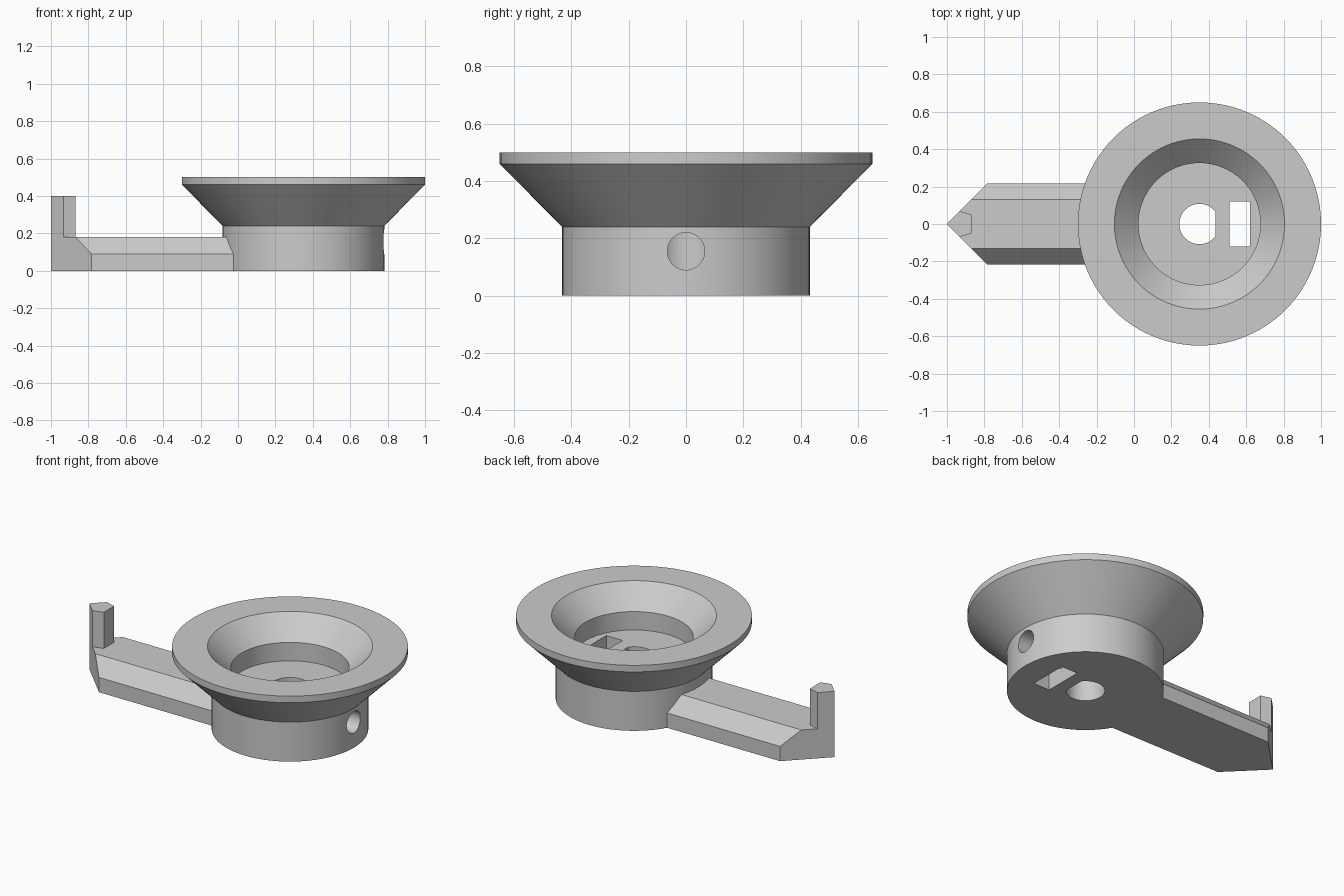
import bpy, bmesh, math
from mathutils import Vector

if "Cube" in bpy.data.objects:
    bpy.data.objects.remove(bpy.data.objects["Cube"], do_unlink=True)

grey = bpy.data.materials.new("plain grey")
grey.use_nodes = True
COLOUR = (0.6, 0.6, 0.6, 1)
grey.diffuse_color = COLOUR
grey.node_tree.nodes["Principled BSDF"].inputs["Base Color"].default_value = COLOUR

CX = 0.35      # axis of the dish
SEGS = 96


def finish(name, bm):
    bmesh.ops.recalc_face_normals(bm, faces=bm.faces)
    mesh = bpy.data.meshes.new(name)
    bm.to_mesh(mesh)
    bm.free()
    mesh.materials.append(grey)
    obj = bpy.data.objects.new(name, mesh)
    bpy.context.collection.objects.link(obj)
    return obj


def prism(points, direction):
    """Closed solid: a polygon swept along a direction."""
    bm = bmesh.new()
    face = bm.faces.new([bm.verts.new(p) for p in points])
    swept = bmesh.ops.extrude_face_region(bm, geom=[face], use_keep_orig=True)
    moved = [v for v in swept["geom"] if isinstance(v, bmesh.types.BMVert)]
    bmesh.ops.translate(bm, verts=moved, vec=direction)
    return bm


def ring(radius, count):
    return [(radius * math.cos(math.tau * i / count),
             radius * math.sin(math.tau * i / count)) for i in range(count)]


def cut(target, cutter):
    """Subtract the cutter for good and discard it."""
    cutter.hide_render = True
    mod = target.modifiers.new("cut", "BOOLEAN")
    mod.operation, mod.solver, mod.object = "DIFFERENCE", "EXACT", cutter
    bpy.context.view_layer.objects.active = target
    bpy.ops.object.modifier_apply(modifier=mod.name)
    bpy.data.objects.remove(cutter, do_unlink=True)


# Flared dish: turned profile from the underside to the recessed floor
profile = [(0, 0), (0.432, 0), (0.432, 0.24), (0.65, 0.46), (0.65, 0.5),
           (0.455, 0.5), (0.326, 0.372), (0.326, 0.26), (0, 0.26)]
bm = bmesh.new()
verts = [bm.verts.new((CX + r, 0, z)) for r, z in profile]
edges = [bm.edges.new(pair) for pair in zip(verts, verts[1:])]
bmesh.ops.spin(bm, geom=verts + edges, cent=(CX, 0, 0), axis=(0, 0, 1),
               angle=math.tau, steps=SEGS, use_merge=True)
bmesh.ops.remove_doubles(bm, verts=bm.verts, dist=0.0001)
dish = finish("dish", bm)

# D-shaped shaft hole, flat side towards the nut slot
shaft = [(CX + min(x, 0.085), y, -0.1) for x, y in ring(0.108, 48)]
cut(dish, finish("shaft_cutter", prism(shaft, (0, 0, 0.45))))

# Grub screw hole from the rim of the base into the shaft hole
screw = [(CX + 0.05, y, 0.155 + z) for y, z in ring(0.065, 48)]
cut(dish, finish("screw_cutter", prism(screw, (0.5, 0, 0))))

# Rectangular nut slot
slot = [(0.51, -0.12, -0.1), (0.62, -0.12, -0.1), (0.62, 0.12, -0.1), (0.51, 0.12, -0.1)]
cut(dish, finish("slot_cutter", prism(slot, (0, 0, 0.45))))

# Pointer arm: chamfered bar sliced to a point
half = [(0.216, 0), (0.216, 0.09), (0.132, 0.18)]
section = half + [(-y, z) for y, z in reversed(half)]
bm = prism([(-1.1, y, z) for y, z in section], (1.3, 0, 0))
for side in (-1, 1):
    bmesh.ops.bisect_plane(bm, geom=bm.verts[:] + bm.edges[:] + bm.faces[:],
                           plane_co=(-1, 0, 0), plane_no=Vector((-1, side, 0)),
                           clear_outer=True)
    bmesh.ops.holes_fill(bm, edges=[e for e in bm.edges if e.is_boundary], sides=0)
arm = finish("pointer_arm", bm)
trim = [(CX + x, y, -0.1) for x, y in ring(0.426, SEGS)]
cut(arm, finish("trim_cutter", prism(trim, (0, 0, 0.5))))

# Upright post on the tip
tip = [(-1, 0), (-0.932, -0.068), (-0.868, -0.05), (-0.868, 0.05), (-0.932, 0.068)]
finish("pointer_post", prism([(x, y, 0.18) for x, y in tip], (0, 0, 0.22)))

# Smooth the turned surfaces, keep edges crisp
bpy.ops.object.select_all(action="DESELECT")
dish.select_set(True)
bpy.context.view_layer.objects.active = dish
bpy.ops.object.shade_smooth_by_angle(angle=math.radians(25))
